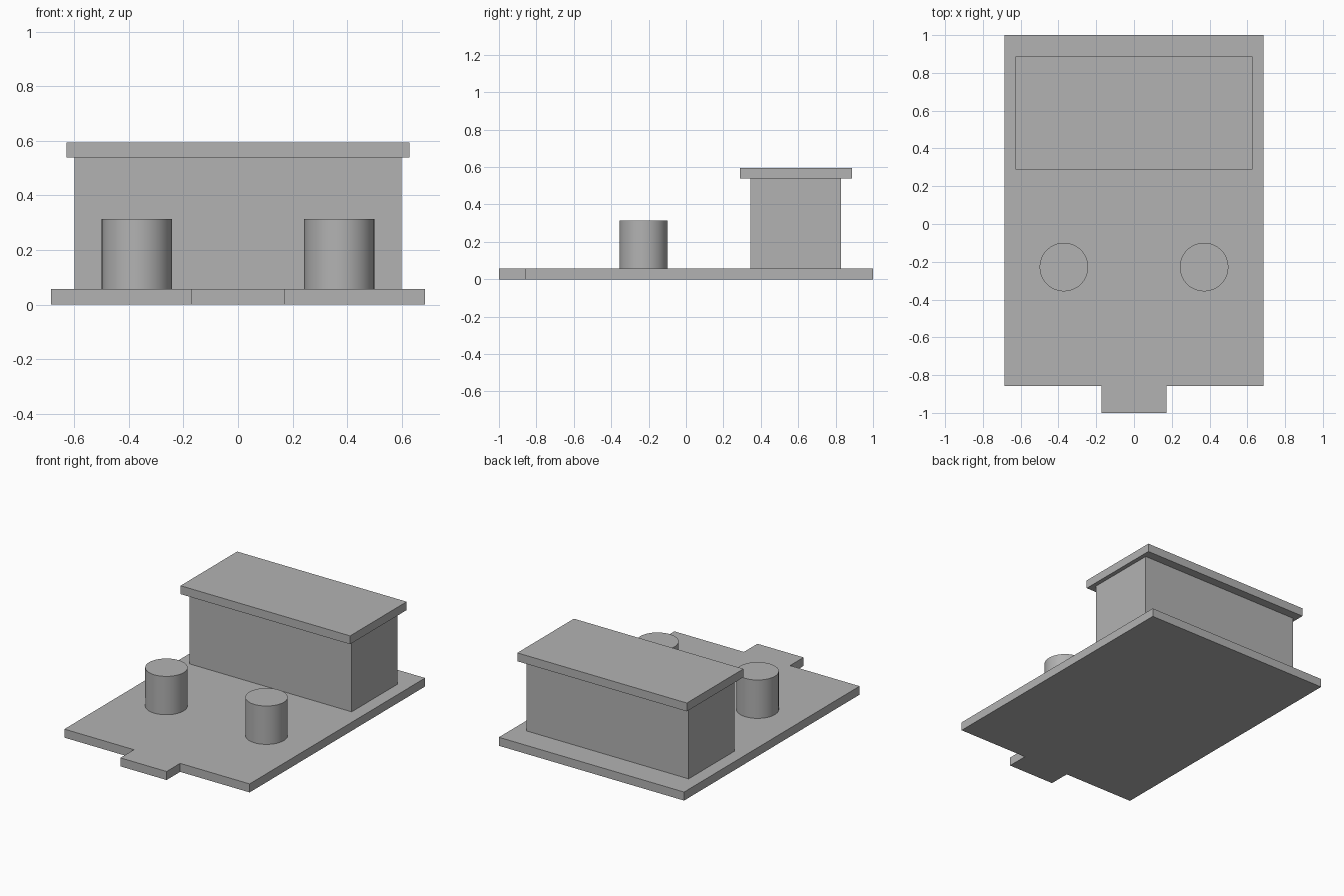
import bpy, bmesh

if "Cube" in bpy.data.objects:
    bpy.data.objects.remove(bpy.data.objects["Cube"])

grey = bpy.data.materials.new("plain_grey")
grey.diffuse_color = (0.45, 0.45, 0.45, 1)
grey.use_nodes = True
grey.node_tree.nodes["Principled BSDF"].inputs["Base Color"].default_value = grey.diffuse_color


def prism(name, outline, z0, z1):
    """Extrude a flat outline from z0 up to z1."""
    bm = bmesh.new()
    face = bm.faces.new([bm.verts.new((x, y, z0)) for x, y in outline])
    top = bmesh.ops.extrude_face_region(bm, geom=[face])["geom"]
    verts = [v for v in top if isinstance(v, bmesh.types.BMVert)]
    bmesh.ops.translate(bm, verts=verts, vec=(0, 0, z1 - z0))
    bmesh.ops.recalc_face_normals(bm, faces=bm.faces)
    mesh = bpy.data.meshes.new(name)
    bm.to_mesh(mesh)
    bm.free()
    mesh.materials.append(grey)
    obj = bpy.data.objects.new(name, mesh)
    bpy.context.collection.objects.link(obj)
    return obj


def rect(hx, y0, y1):
    return [(-hx, y0), (hx, y0), (hx, y1), (-hx, y1)]


BASE, WALL, ROOF = 0.057, 0.539, 0.595

# Base slab with the front tab in one outline
half = [(0.171, -1), (0.171, -0.857), (0.686, -0.857), (0.686, 1)]
prism("base_slab", half + [(-x, y) for x, y in reversed(half)], 0, BASE)

# Block with an overhanging roof slab
prism("block", rect(0.6, 0.346, 0.829), BASE, WALL)
prism("roof_slab", rect(0.628, 0.289, 0.888), WALL, ROOF)

# Pair of round posts
for side, x in (("left", -0.371), ("right", 0.371)):
    bpy.ops.mesh.primitive_cylinder_add(vertices=64, radius=0.1285, depth=0.314 - BASE,
                                        location=(x, -0.228, (0.314 + BASE) / 2))
    post = bpy.context.object
    post.name = side + "_post"
    post.data.materials.append(grey)
    bpy.ops.object.shade_smooth_by_angle()
